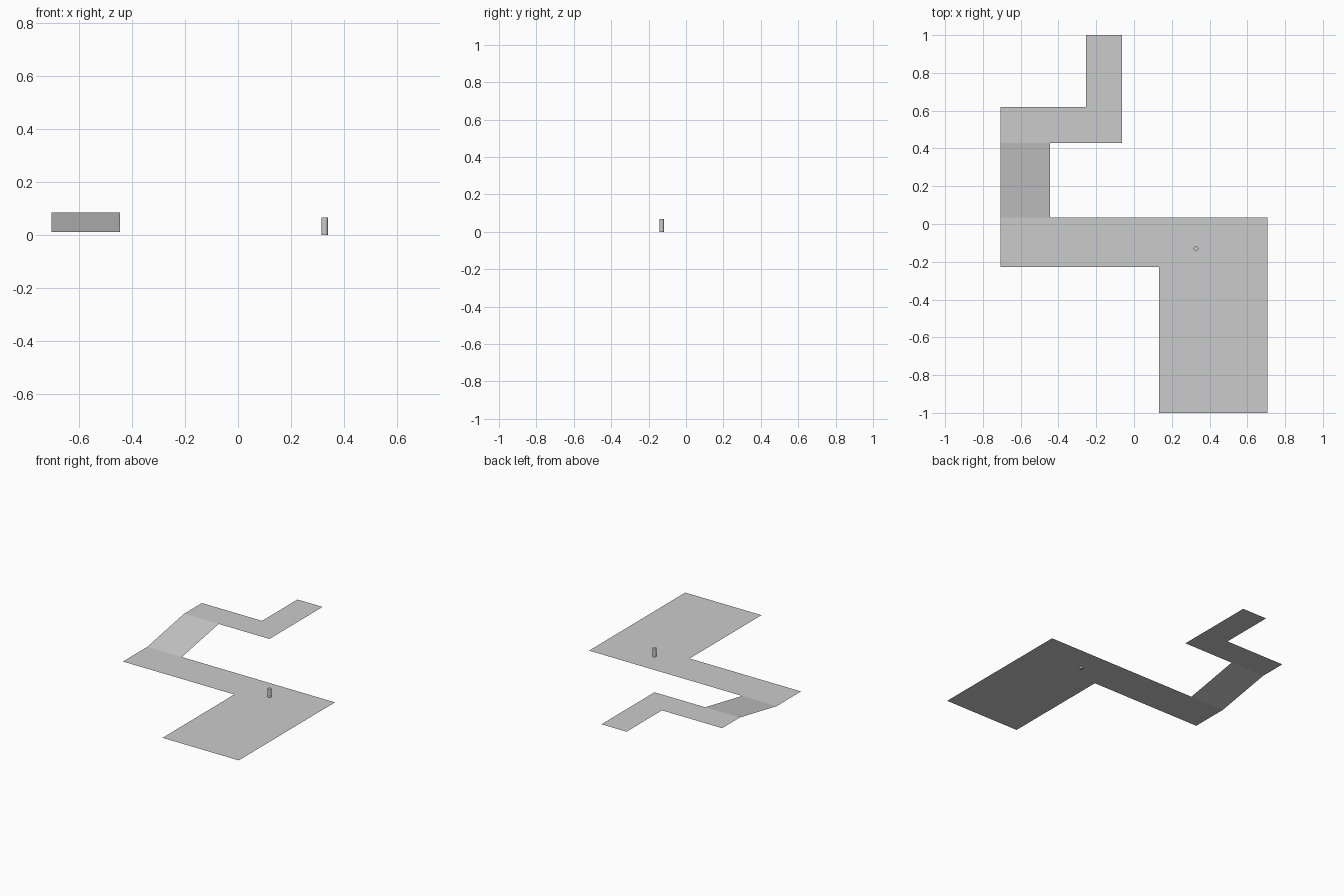
import bpy

if "Cube" in bpy.data.objects:
    bpy.data.objects.remove(bpy.data.objects["Cube"])

LOW, HIGH = 0.011, 0.085


def sheet(name, points):
    """Single flat, upward-facing sheet from a counter-clockwise outline."""
    mesh = bpy.data.meshes.new(name)
    mesh.from_pydata(points, [], [list(range(len(points)))])
    mesh.update()
    obj = bpy.data.objects.new(name, mesh)
    bpy.context.collection.objects.link(obj)
    return obj


def level(name, outline, z):
    return sheet(name, [(x, y, z) for x, y in outline])


# Lower floor: wide front area and the corridor running left
level("lower_floor", [(0.132, -1.0), (0.706, -1.0), (0.706, 0.034),
                      (-0.706, 0.034), (-0.706, -0.228), (0.132, -0.228)], LOW)

# Ramp joining the two levels
sheet("ramp", [(-0.706, 0.034, LOW), (-0.446, 0.034, LOW),
               (-0.446, 0.43, HIGH), (-0.706, 0.43, HIGH)])

# Upper floor: narrow corridor turning to the back
level("upper_floor", [(-0.706, 0.43), (-0.064, 0.43), (-0.064, 1.0),
                      (-0.253, 1.0), (-0.253, 0.62), (-0.706, 0.62)], HIGH)

# Small upright post, passing through the lower floor
bpy.ops.mesh.primitive_cylinder_add(vertices=20, radius=0.0125, depth=0.067,
                                    location=(0.328, -0.13, 0.0335))
post = bpy.context.object
post.name = "post"
bpy.ops.object.shade_smooth_by_angle()
